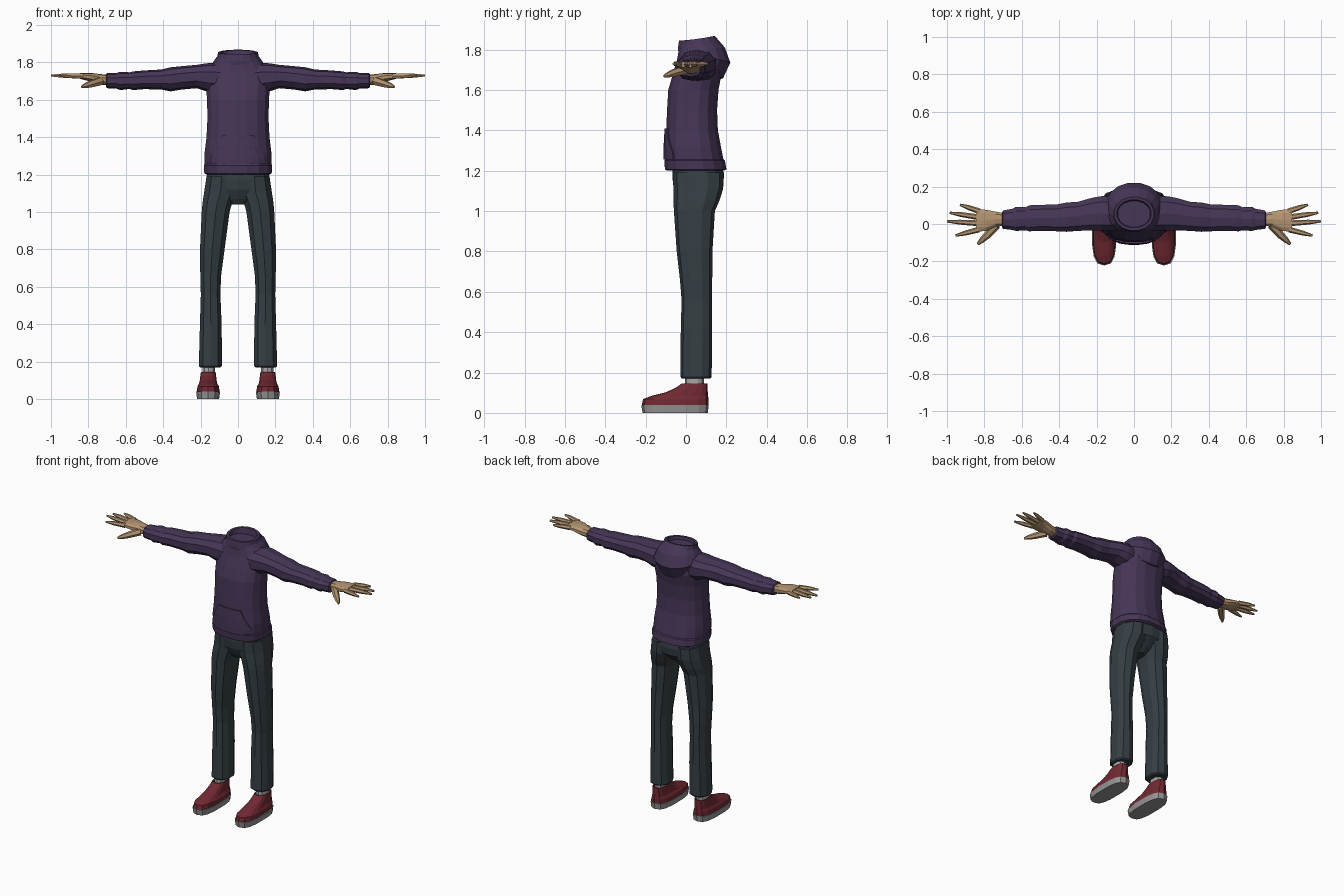
import bpy, bmesh, math
from mathutils import Vector


def material(name, rgb):
    m = bpy.data.materials.new(name)
    m.diffuse_color = (*rgb, 1)
    return m


PURPLE = material("hoodie purple", (0.062, 0.037, 0.095))
SLATE = material("trouser slate", (0.036, 0.049, 0.058))
RED = material("shoe red", (0.165, 0.022, 0.032))
SKIN = material("skin tan", (0.46, 0.30, 0.165))
GREY = material("sole grey", (0.30, 0.30, 0.30))
SOCK = material("sock grey", (0.38, 0.38, 0.39))


def spow(v, e):
    return math.copysign(abs(v) ** e, v)


def ring(axis, pos, a0, a1, b0, b1, n=12, p=2.4):
    """Rounded section filling the box a0..a1, b0..b1 across the given axis."""
    pts = []
    for i in range(n):
        t = 2 * math.pi * (i + 0.5) / n
        a = (a0 + a1) / 2 + (a1 - a0) / 2 * spow(math.cos(t), 2 / p)
        b = (b0 + b1) / 2 + (b1 - b0) / 2 * spow(math.sin(t), 2 / p)
        pts.append((a, b, pos) if axis == 'z' else (pos, a, b))
    return pts


def tube(path, n=6):
    """Sections along a path of (point, radius)."""
    d = (Vector(path[-1][0]) - Vector(path[0][0])).normalized()
    q = d.to_track_quat('Z', 'Y')
    return [[Vector(c) + q @ Vector((r * math.cos(2 * math.pi * i / n),
                                     r * math.sin(2 * math.pi * i / n), 0))
             for i in range(n)] for c, r in path]


def loft(name, shells, mat, mirror=False):
    """Each shell is a list of rings, skinned and capped."""
    bm = bmesh.new()
    for rings in shells:
        vs = [[bm.verts.new(p) for p in r] for r in rings]
        n = len(vs[0])
        for lo, hi in zip(vs, vs[1:]):
            for i in range(n):
                j = (i + 1) % n
                bm.faces.new((lo[i], lo[j], hi[j], hi[i]))
        bm.faces.new(vs[0][::-1])
        bm.faces.new(vs[-1])
    bmesh.ops.recalc_face_normals(bm, faces=bm.faces)
    return finish(name, bm, mat, mirror)


def finish(name, bm, mat, mirror=False):
    me = bpy.data.meshes.new(name)
    bm.to_mesh(me)
    bm.free()
    me.materials.append(mat)
    ob = bpy.data.objects.new(name, me)
    bpy.context.collection.objects.link(ob)
    if mirror:
        ob.modifiers.new("mirror", 'MIRROR').use_mirror_merge = False
    return ob


# Hoodie body with hem band: z, half width, front y, back y
BODY = [(1.20, .172, -.095, .19), (1.207, .183, -.107, .203), (1.25, .186, -.11, .195),
        (1.256, .181, -.106, .188), (1.32, .181, -.106, .175), (1.40, .171, -.10, .16),
        (1.50, .166, -.096, .156), (1.60, .168, -.09, .163), (1.68, .174, -.067, .178),
        (1.75, .168, -.046, .172), (1.795, .135, -.038, .155), (1.825, .10, -.03, .13)]
loft("hoodie_body", [[ring('z', z, -w, w, f, b, 16) for z, w, f, b in BODY]], PURPLE)


# Pouch pocket following the belly
def belly_y(x, z):
    for lo, hi in zip(BODY, BODY[1:]):
        if lo[0] <= z <= hi[0]:
            k = (z - lo[0]) / (hi[0] - lo[0])
            w, f, b = (lo[i] + (hi[i] - lo[i]) * k for i in (1, 2, 3))
            return (f + b) / 2 - (b - f) / 2 * (1 - (abs(x) / w) ** 2.4) ** (1 / 2.4)


bm = bmesh.new()
rows = []
for z, w in [(1.256, .148), (1.29, .146), (1.35, .115), (1.41, .085)]:
    xs = [w * i / 4 for i in range(-4, 5)]
    rows.append([bm.verts.new((x, belly_y(x, z) - .006, z)) for x in xs])
for lo, hi in zip(rows, rows[1:]):
    for i in range(8):
        bm.faces.new((lo[i], lo[i + 1], hi[i + 1], hi[i]))
pocket = finish("pouch_pocket", bm, PURPLE)
pocket.modifiers.new("thickness", 'SOLIDIFY').thickness = 0.012

# Hood: half width, front y, back y, front z, back z; drapes to a point behind
HOOD = [(.10, -.02, .13, 1.73, 1.65), (.135, -.035, .185, 1.765, 1.655),
        (.152, -.04, .222, 1.785, 1.735), (.132, -.042, .195, 1.805, 1.81),
        (.113, -.04, .165, 1.822, 1.845), (.108, -.036, .145, 1.845, 1.868),
        (.092, -.02, .13, 1.845, 1.866), (.085, -.012, .12, 1.80, 1.80)]
hood = []
for w, f, b, zf, zb in HOOD:
    r = ring('z', 0, -w, w, f, b, 16, 2.1)
    hood.append([(x, y, zf + (zb - zf) * max(0, (y - f) / (b - f)) ** 1.5) for x, y, _ in r])
loft("hood", [hood], PURPLE)

# Sleeves with elbow folds and cuffs: x, y range, z range
SLEEVE = [(.09, -.04, .15, 1.63, 1.80), (.17, -.04, .153, 1.645, 1.795),
          (.22, -.038, .145, 1.662, 1.787), (.30, -.04, .122, 1.655, 1.78),
          (.36, -.045, .118, 1.645, 1.774), (.41, -.042, .108, 1.655, 1.762),
          (.50, -.04, .105, 1.657, 1.757), (.56, -.042, .103, 1.652, 1.752),
          (.58, -.036, .092, 1.658, 1.747), (.63, -.04, .095, 1.652, 1.75),
          (.65, -.034, .084, 1.66, 1.743), (.70, -.028, .074, 1.662, 1.742),
          (.705, -.02, .066, 1.668, 1.737)]
loft("sleeves", [[ring('x', *s, 10) for s in SLEEVE]], PURPLE, True)

# Hands: palm, four fingers, thumb
PALM = [(.68, -.01, .056, 1.675, 1.732), (.74, -.016, .068, 1.682, 1.738),
        (.79, -.04, .078, 1.698, 1.744), (.845, -.043, .084, 1.712, 1.742)]
hand = [[ring('x', *s, 10) for s in PALM]]
for base, tip in [((.83, -.03), (.955, -.062)), ((.835, .004), (1.0, .014)),
                  ((.835, .037), (.985, .06)), ((.825, .068), (.93, .103))]:
    mid = [base[i] * .4 + tip[i] * .6 for i in (0, 1)]
    hand.append(tube([((*base, 1.726), .0155), ((*mid, 1.729), .013), ((*tip, 1.73), .006)]))
hand.append(tube([((.735, -.005, 1.70), .024), ((.785, -.06, 1.685), .02),
                  ((.815, -.088, 1.675), .015), ((.835, -.108, 1.668), .007)]))
loft("hands", hand, SKIN, True)

# Trousers: hip block tapering to the crotch, then two legs
HIP = [(1.04, .035, -.02, .09), (1.07, .09, -.04, .13), (1.12, .178, -.062, .182),
       (1.17, .175, -.068, .188), (1.23, .165, -.068, .18)]
loft("trouser_hips", [[ring('z', z, -w, w, f, b, 14) for z, w, f, b in HIP]], SLATE)
LEG = [(.17, .092, .205, -.02, .12), (.178, .083, .212, -.027, .127),
       (.40, .085, .206, -.026, .13), (.56, .092, .201, -.022, .13),
       (.66, .088, .204, -.03, .13), (.80, .069, .206, -.046, .131),
       (1.0, .042, .197, -.06, .143), (1.05, .028, .193, -.062, .165),
       (1.11, .003, .184, -.062, .184), (1.19, .003, .172, -.066, .188)]
loft("trouser_legs", [[ring('z', *s, 10) for s in LEG]], SLATE, True)

# Socks
loft("socks", [[ring('z', z, .122, .192, -.005, .088, 10) for z in (.10, .19)]], SOCK, True)

# Shoes: sole slab, then upper narrowing to the ankle opening
SOLE = [(0, .10, .22, -.215, .108), (.04, .094, .225, -.222, .113)]
loft("shoe_soles", [[ring('z', *s, 14, 2.9) for s in SOLE]], GREY, True)
UPPER = [(.038, .098, .221, -.219, .111), (.068, .10, .218, -.213, .111),
         (.083, .11, .209, -.175, .11), (.102, .114, .205, -.10, .108),
         (.125, .116, .202, -.05, .107), (.145, .119, .199, -.022, .106),
         (.143, .125, .193, -.012, .098), (.12, .128, .19, -.005, .092)]
loft("shoe_uppers", [[ring('z', *s, 14, 2.7) for s in UPPER]], RED, True)
